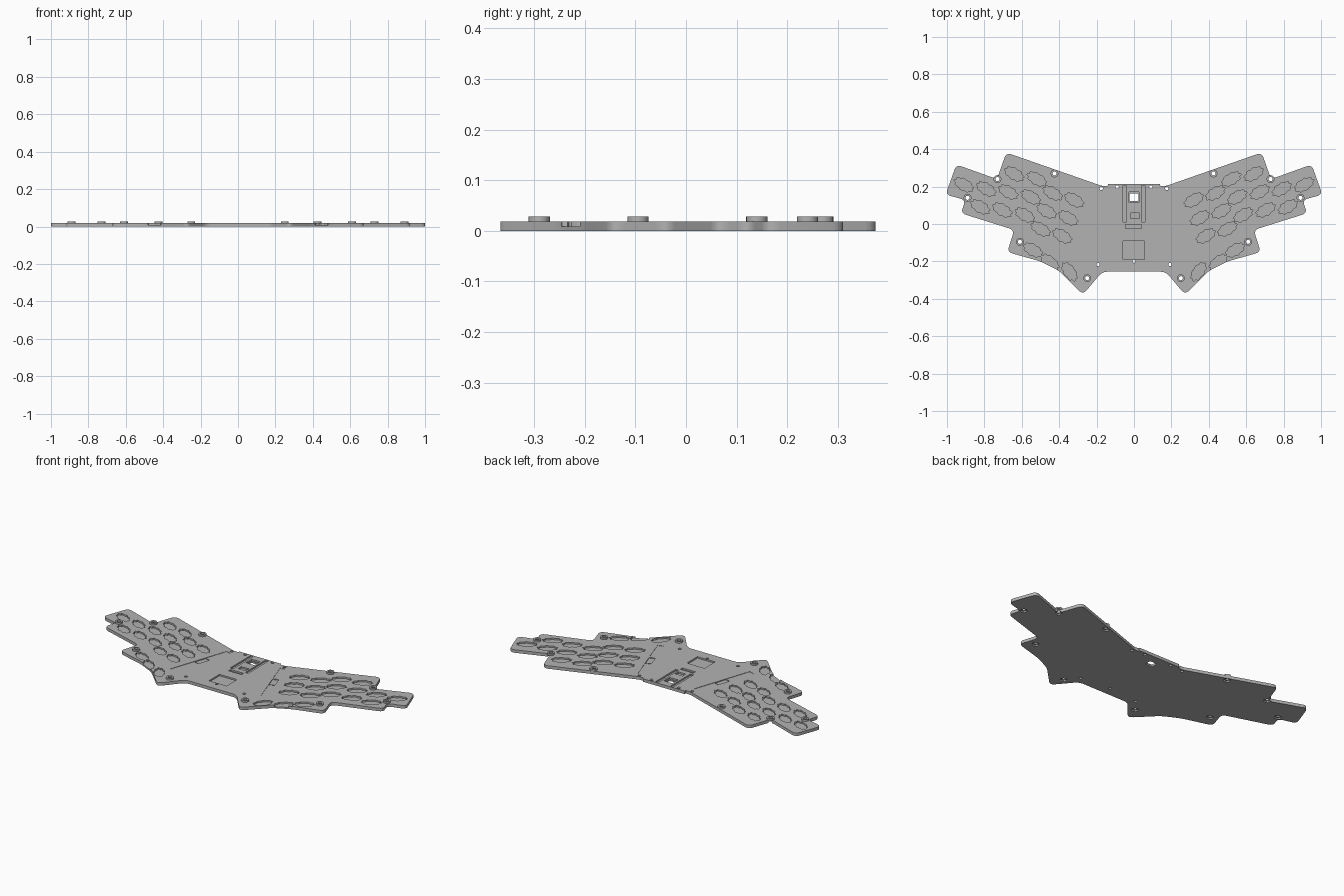
import bpy, bmesh, math
from mathutils import Matrix, Vector

old = bpy.data.objects.get("Cube")
if old:
    bpy.data.objects.remove(old, do_unlink=True)

TOP = 0.018          # plate thickness
POST_TOP = 0.028     # height of the screw posts
TILT = math.radians(18.5)

grey = bpy.data.materials.new("matte grey")
grey.use_nodes = True
COLOUR = (0.45, 0.45, 0.45, 1)
grey.diffuse_color = COLOUR
grey.node_tree.nodes["Principled BSDF"].inputs["Base Color"].default_value = COLOUR


def make_object(name, bm):
    mesh = bpy.data.meshes.new(name)
    bm.to_mesh(mesh)
    bm.free()
    mesh.materials.append(grey)
    obj = bpy.data.objects.new(name, mesh)
    bpy.context.collection.objects.link(obj)
    return obj


def prism(bm, points, low, high):
    """Closed straight-sided solid over a flat outline, facing outwards."""
    count = len(points)
    area = sum(points[i - 1][0] * points[i][1] - points[i][0] * points[i - 1][1]
               for i in range(count))
    if area < 0:
        points = points[::-1]
    bottom = [bm.verts.new((x, y, low)) for x, y in points]
    top = [bm.verts.new((x, y, high)) for x, y in points]
    bm.faces.new(bottom[::-1])
    bm.faces.new(top)
    for i in range(count):
        j = (i + 1) % count
        bm.faces.new((bottom[i], bottom[j], top[j], top[i]))


def mirrored_prism(bm, points, low, high):
    prism(bm, points, low, high)
    prism(bm, [(-x, y) for x, y in points], low, high)


def ring(x, y, radius, sides=24):
    return [(x + radius * math.cos(a), y + radius * math.sin(a))
            for a in (math.tau * i / sides for i in range(sides))]


def box(x0, x1, y0, y1):
    return [(x0, y0), (x1, y0), (x1, y1), (x0, y1)]


def rounded(points, radius, steps=5):
    """Round the corners of an outline with short curves."""
    result = []
    for i, p in enumerate(points):
        p = Vector(p)
        a, b = Vector(points[i - 1]) - p, Vector(points[(i + 1) % len(points)]) - p
        r = min(radius, a.length * 0.45, b.length * 0.45)
        start, end = p + a.normalized() * r, p + b.normalized() * r
        for s in range(steps + 1):
            t = s / steps
            q = start * (1 - t) ** 2 + p * 2 * t * (1 - t) + end * t ** 2
            result.append((q.x, q.y))
    return result


def socket_outline(x, y, angle):
    """Wavy, slightly skewed socket pocket."""
    turn = Matrix.Rotation(angle, 2)
    points = []
    for i in range(48):
        a = math.tau * i / 48
        wave = 1 + 0.09 * math.cos(9 * a)
        u, v = 0.053 * math.cos(a) * wave, 0.029 * math.sin(a) * wave
        q = turn @ Vector((u, v + 0.15 * u))
        points.append((x + q.x, y + q.y))
    return points


def cut(target, cutter):
    mod = target.modifiers.new("cut", 'BOOLEAN')
    mod.operation = 'DIFFERENCE'
    mod.solver = 'EXACT'
    mod.use_self = True
    mod.object = cutter
    bpy.context.view_layer.update()
    graph = bpy.context.evaluated_depsgraph_get()
    mesh = bpy.data.meshes.new_from_object(target.evaluated_get(graph))
    target.modifiers.clear()
    target.data = mesh


# Winged base plate
half = [(0.14, 0.213), (0.14, 0.203), (0.17, 0.203), (0.683, 0.382),
        (0.733, 0.24), (0.95, 0.318), (1.008, 0.157), (0.9, 0.128),
        (0.927, 0.058), (0.64, -0.032), (0.678, -0.15), (0.5, -0.2),
        (0.4, -0.25), (0.273, -0.378), (0.17, -0.255)]
outline = rounded(half + [(-x, y) for x, y in reversed(half)], 0.03)
reach = max(x for x, y in outline)
bm = bmesh.new()
prism(bm, [(x / reach, y) for x, y in outline], 0, TOP)
plate = make_object("base_plate", bm)

# Screw posts
POSTS = [(0.89, 0.14), (0.73, 0.24), (0.61, -0.095), (0.425, 0.27), (0.25, -0.29)]
bm = bmesh.new()
for x, y in POSTS:
    mirrored_prism(bm, ring(x, y, 0.021), TOP - 0.001, POST_TOP)
posts = make_object("screw_posts", bm)

# Socket pockets: top socket of each column and number of rows
COLUMNS = [(0.91, 0.21, 1), (0.79, 0.187, 2), (0.64, 0.267, 3),
           (0.52, 0.24, 3), (0.435, 0.165, 3), (0.32, 0.128, 3)]
THUMBS = [(0.54, -0.14, 18), (0.45, -0.205, 28), (0.345, -0.255, 42)]
bm = bmesh.new()
FLOOR = 0.009
for x, y, rows in COLUMNS:
    for row in range(rows):
        mirrored_prism(bm, socket_outline(x + 0.032 * row, y - 0.096 * row, TILT), FLOOR, 0.03)
for x, y, degrees in THUMBS:
    mirrored_prism(bm, socket_outline(x, y, math.radians(degrees)), FLOOR, 0.03)

# Controller rails, switch slots and battery pocket
for area in (box(-0.06, -0.04, 0.01, 0.205), box(0.04, 0.06, 0.01, 0.205),
             box(-0.028, 0.028, 0.115, 0.17), box(-0.02, 0.03, 0.03, 0.06),
             box(-0.045, 0.04, -0.024, -0.004), box(-0.06, 0.057, -0.19, -0.09)):
    prism(bm, area, FLOOR, 0.03)
pockets = make_object("pocket_cutter", bm)

# Slanted shallow strips beside the sockets, with a deeper middle
along, across = Vector((-0.32, 0.95)), Vector((0.95, 0.32))


def strip(low, high):
    base = Vector((0.222, -0.007))
    corners = [base + along * l + across * w
               for l, w in ((low, 0), (low, 0.035), (high, 0.035), (high, 0))]
    return [(c.x, c.y) for c in corners]


bm = bmesh.new()
mirrored_prism(bm, strip(-0.2, -0.039), TOP - 0.002, 0.03)
mirrored_prism(bm, strip(0.039, 0.18), TOP - 0.002, 0.03)
mirrored_prism(bm, strip(-0.038, 0.038), TOP - 0.005, 0.03)
strips = make_object("strip_cutter", bm)

# Through holes and the reset opening
bm = bmesh.new()
for x, y in POSTS:
    mirrored_prism(bm, ring(x, y, 0.011), -0.01, 0.04)
for x, y in ((0.175, 0.19), (0.09, 0.198), (0.193, -0.217)):
    mirrored_prism(bm, ring(x, y, 0.009, 16), -0.01, 0.04)
prism(bm, ring(0, -0.2, 0.008, 16), -0.01, 0.04)
prism(bm, rounded(box(-0.024, 0.024, 0.122, 0.163), 0.01), -0.01, 0.04)
bores = make_object("bore_cutter", bm)

# Hexagonal nut recesses underneath
bm = bmesh.new()
for x, y in POSTS:
    mirrored_prism(bm, ring(x, y, 0.02, 6), -0.01, 0.008)
nuts = make_object("nut_cutter", bm)

for cutter in (pockets, strips, bores, nuts):
    cut(plate, cutter)
cut(posts, bores)
for cutter in (pockets, strips, bores, nuts):
    bpy.data.objects.remove(cutter, do_unlink=True)

# Smooth round walls, crisp edges
bpy.ops.object.select_all(action='DESELECT')
for obj in (plate, posts):
    obj.select_set(True)
bpy.context.view_layer.objects.active = plate
bpy.ops.object.shade_smooth_by_angle(angle=math.radians(30))
